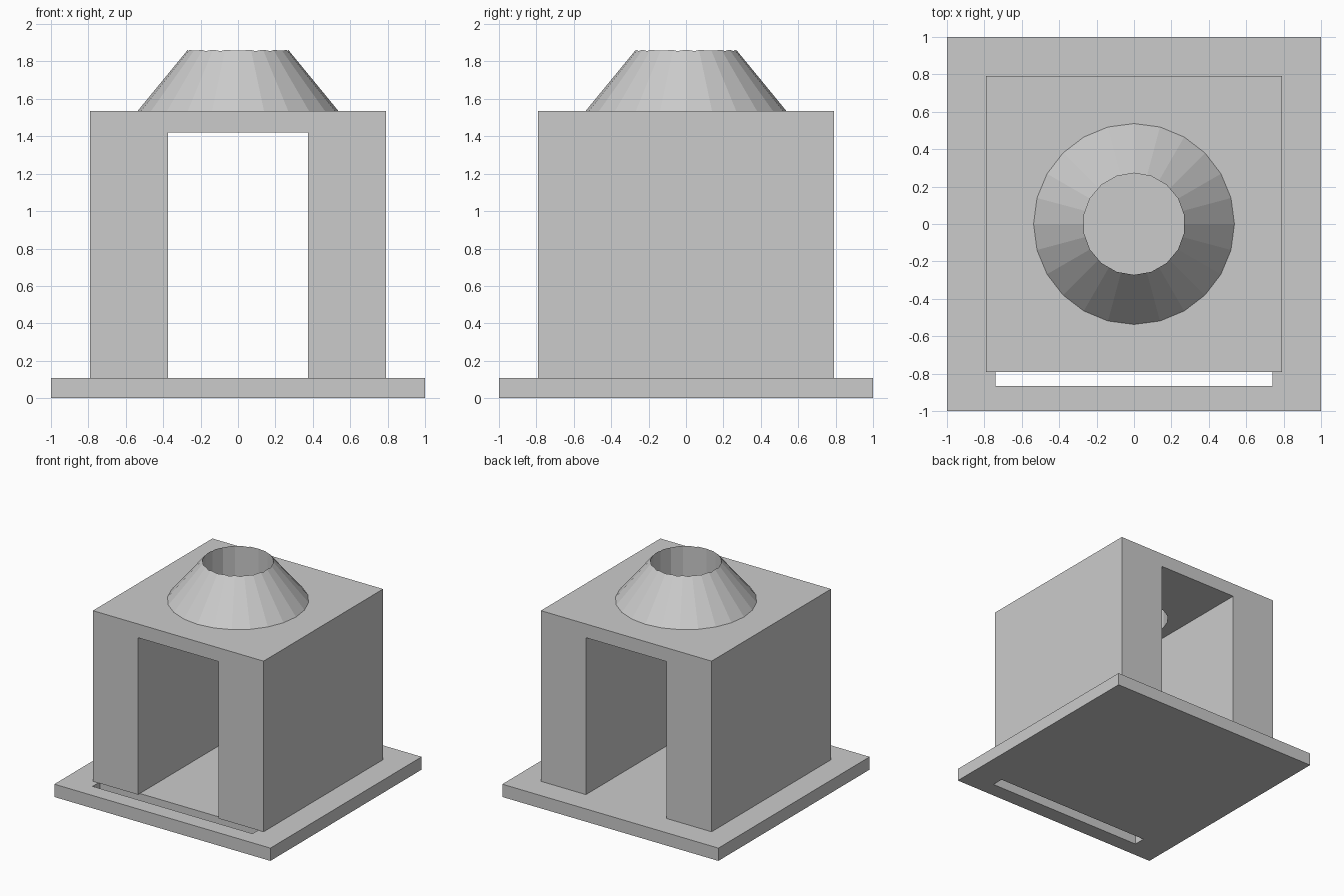
import bpy, bmesh
from mathutils import Matrix

cube = bpy.data.objects.get("Cube")
if cube:
    bpy.data.objects.remove(cube, do_unlink=True)

grey = bpy.data.materials.new("plain grey")
grey.use_nodes = True
grey.diffuse_color = (0.6, 0.6, 0.6, 1)
grey.node_tree.nodes["Principled BSDF"].inputs["Base Color"].default_value = (0.6, 0.6, 0.6, 1)


def finish(name, bm):
    bmesh.ops.recalc_face_normals(bm, faces=bm.faces)
    mesh = bpy.data.meshes.new(name)
    bm.to_mesh(mesh)
    bm.free()
    mesh.materials.append(grey)
    obj = bpy.data.objects.new(name, mesh)
    bpy.context.collection.objects.link(obj)
    return obj


def box(name, x, y, z):
    """Box from (min, max) pairs."""
    bm = bmesh.new()
    bmesh.ops.create_cube(bm, size=1)
    for v in bm.verts:
        v.co = [lo + (c + 0.5) * (hi - lo) for c, (lo, hi) in zip(v.co, (x, y, z))]
    return finish(name, bm)


def frustum(name, sides, r1, r2, z1, z2):
    bm = bmesh.new()
    bmesh.ops.create_cone(bm, cap_ends=True, segments=sides, radius1=r1, radius2=r2,
                          depth=z2 - z1, matrix=Matrix.Translation((0, 0, (z1 + z2) / 2)))
    return finish(name, bm)


def cut(obj, cutter):
    mod = obj.modifiers.new("cut", 'BOOLEAN')
    mod.operation, mod.solver, mod.object = 'DIFFERENCE', 'EXACT', cutter
    bpy.context.view_layer.objects.active = obj
    bpy.ops.object.modifier_apply(modifier=mod.name)


BASE_TOP, CEILING, ROOF = 0.107, 1.42, 1.535
HALF, DOOR, BORE = 0.79, 0.373, 0.272

# Base slab with a slot through it along the front
base = box("base_slab", (-1, 1), (-1, 1), (0, BASE_TOP))
slot = box("slot_cutter", (-0.74, 0.74), (-0.865, -0.765), (-0.1, 0.3))
cut(base, slot)

# Tower: arch profile extruded front to back, leaving an open passage
bm = bmesh.new()
profile = [(-HALF, BASE_TOP), (-HALF, ROOF), (HALF, ROOF), (HALF, BASE_TOP),
           (DOOR, BASE_TOP), (DOOR, CEILING), (-DOOR, CEILING), (-DOOR, BASE_TOP)]
face = bm.faces.new([bm.verts.new((x, -HALF, z)) for x, z in profile])
side = bmesh.ops.extrude_face_region(bm, geom=[face])["geom"]
bmesh.ops.translate(bm, vec=(0, 2 * HALF, 0),
                    verts=[g for g in side if isinstance(g, bmesh.types.BMVert)])
tower = finish("tower", bm)

# Conical chimney, bored through into the passage
chimney = frustum("chimney", 24, 0.537, 0.17, ROOF, 1.982)
bore = frustum("bore_cutter", 18, BORE, BORE, 1.2, 2.2)
for part in (tower, chimney):
    cut(part, bore)

for cutter in (slot, bore):
    bpy.data.objects.remove(cutter, do_unlink=True)
